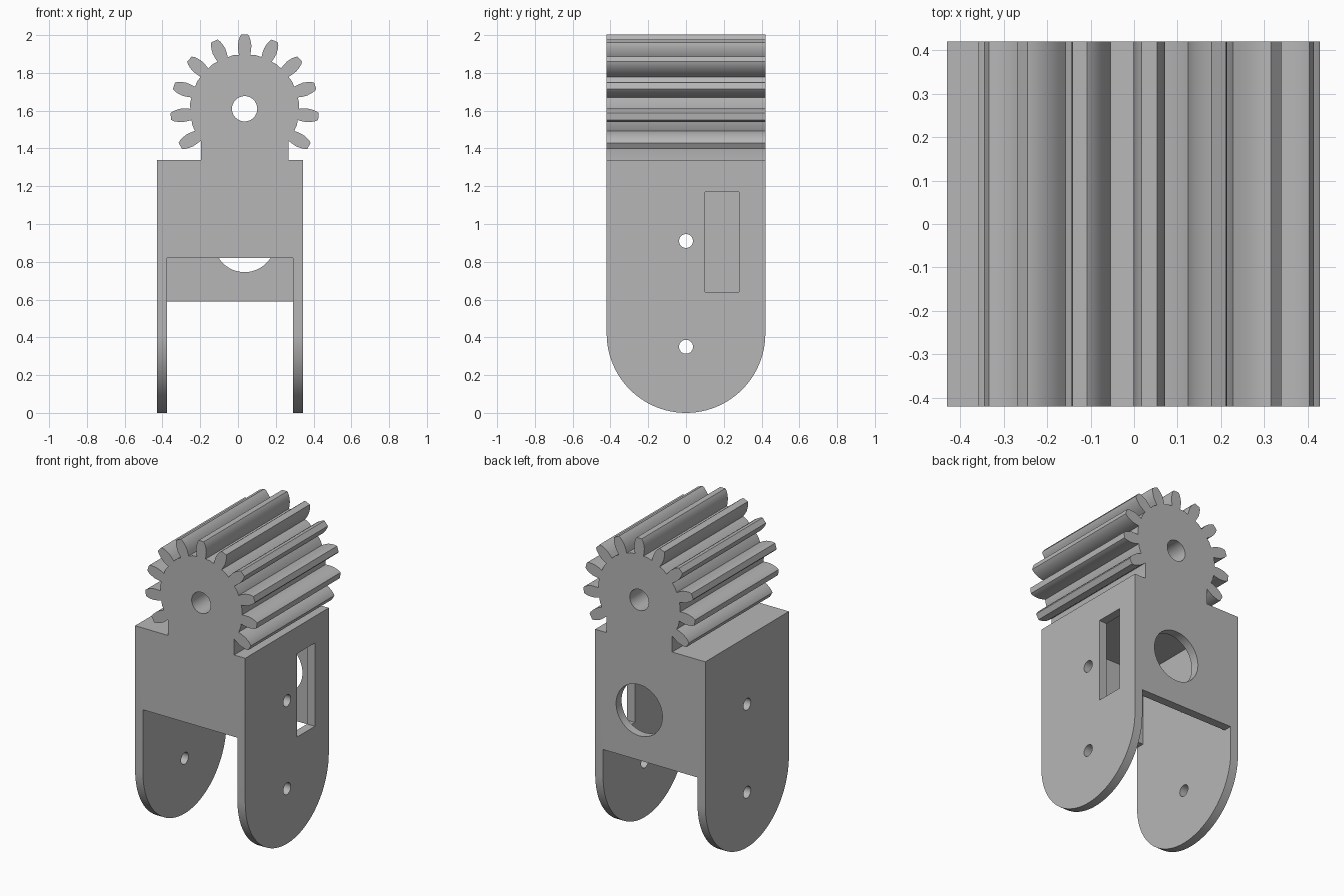
import bpy, bmesh, math
from mathutils import Vector

if "Cube" in bpy.data.objects:
    bpy.data.objects.remove(bpy.data.objects["Cube"], do_unlink=True)

grey = bpy.data.materials.new("plain grey")
grey.use_nodes = True
colour = (0.47, 0.47, 0.47, 1)
grey.diffuse_color = colour
grey.node_tree.nodes["Principled BSDF"].inputs["Base Color"].default_value = colour

XL, XR, CX = -0.43, 0.345, 0.035     # outer sides and gear axis
HALF, WALL, TOP = 0.42, 0.055, 1.34  # half depth, wall thickness, body top
GEAR_Z, ROOT, STEP = 1.61, 0.288, 24


def prism(name, outline, axis, start, end):
    """Extrude a closed outline along x (points are y, z) or y (points are x, z)."""
    bm = bmesh.new()
    place = (lambda a, b: (start, a, b)) if axis == "x" else (lambda a, b: (a, start, b))
    face = bm.faces.new([bm.verts.new(place(a, b)) for a, b in outline])
    new = bmesh.ops.extrude_face_region(bm, geom=[face])["geom"]
    shift = Vector((end - start, 0, 0) if axis == "x" else (0, end - start, 0))
    bmesh.ops.translate(bm, vec=shift, verts=[v for v in new if isinstance(v, bmesh.types.BMVert)])
    bmesh.ops.recalc_face_normals(bm, faces=bm.faces)
    mesh = bpy.data.meshes.new(name)
    bm.to_mesh(mesh)
    bm.free()
    mesh.materials.append(grey)
    obj = bpy.data.objects.new(name, mesh)
    bpy.context.collection.objects.link(obj)
    return obj


def circle(a, b, r, n=48):
    return [(a + r * math.cos(2 * math.pi * i / n), b + r * math.sin(2 * math.pi * i / n))
            for i in range(n)]


def rect(a0, a1, b0, b1):
    return [(a0, b0), (a1, b0), (a1, b1), (a0, b1)]


def select(obj):
    bpy.ops.object.select_all(action="DESELECT")
    obj.select_set(True)
    bpy.context.view_layer.objects.active = obj


def cut(obj, outline, axis, start, end):
    cutter = prism("cutter", outline, axis, start, end)
    cutter.hide_render = True
    mod = obj.modifiers.new("cut", "BOOLEAN")
    mod.operation, mod.solver, mod.object = "DIFFERENCE", "EXACT", cutter
    select(obj)
    bpy.ops.object.modifier_apply(modifier=mod.name)
    bpy.data.objects.remove(cutter, do_unlink=True)


# Fork body: rounded side profile, hollowed from below
arc = [(HALF * math.cos(t), HALF + HALF * math.sin(t))
       for t in (math.pi + math.pi * i / 48 for i in range(49))]
body = prism("fork_body", arc + [(HALF, TOP), (-HALF, TOP)], "x", XL, XR)
inner_l, inner_r, inner_y = XL + WALL, XR - WALL, HALF - WALL
cut(body, rect(inner_l, inner_r, -1, TOP - WALL), "y", -inner_y, inner_y)
# Lower edges of the front and back walls
cut(body, rect(inner_l, inner_r, -1, 0.82), "y", -1, 0)
cut(body, rect(inner_l, inner_r, -1, 0.59), "y", -0.1, 1)
# Round opening in the back wall, window in the right plate
cut(body, circle(CX, 0.908, 0.163), "y", 0.2, 1)
cut(body, rect(0.10, 0.28, 0.64, 1.17), "x", 0.2, 1)
# Pin holes through both plates
for z in (0.91, 0.35):
    cut(body, circle(0, z, 0.037, 32), "x", -1, 1)

# Gear head: neck and eleven teeth in one outline
tooth = [(0.286, 0.030), (0.31, 0.034), (0.335, 0.036), (0.36, 0.032),
         (0.38, 0.026), (0.393, 0.018)]
tooth += [(r, -w) for r, w in reversed(tooth)]


def polar(r, deg, side=0):
    t = math.radians(deg)
    return (CX + r * math.cos(t) + side * math.sin(t),
            GEAR_Z + r * math.sin(t) - side * math.cos(t))


neck = 0.232
neck_z = GEAR_Z - math.sqrt(ROOT ** 2 - neck ** 2)
outline = [(CX - neck, TOP), (CX + neck, TOP), (CX + neck, neck_z)]
for i in range(11):
    angle = -30 + STEP * i
    outline += [polar(r, angle, w) for r, w in tooth]
    if i < 10:
        outline.append(polar(ROOT + 0.002, angle + STEP / 2))
outline.append((CX - neck, neck_z))
gear = prism("gear_head", outline, "y", -HALF, HALF)
cut(gear, circle(CX, GEAR_Z, 0.067), "y", -1, 1)

for obj in (body, gear):
    select(obj)
    bpy.ops.object.shade_smooth_by_angle(angle=math.radians(25))
